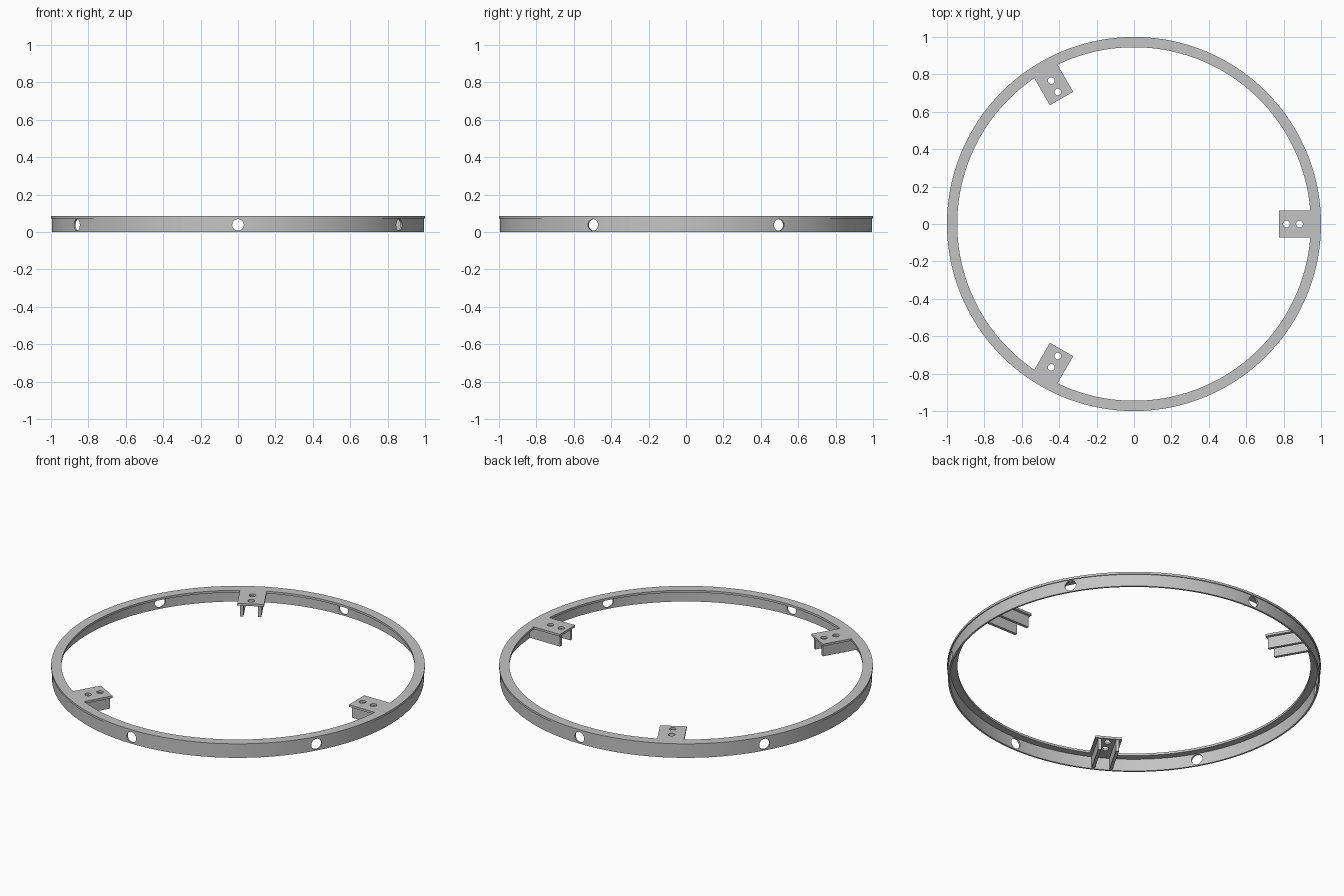
import bpy, bmesh, math
from mathutils import Matrix

cube = bpy.data.objects.get("Cube")
if cube:
    bpy.data.objects.remove(cube, do_unlink=True)

TOP, UNDER = 0.085, 0.072        # upper and lower face of flange and plates
R_IN, R_WALL, WALL = 0.945, 0.995, 0.01
SEGS = 192

gray = bpy.data.materials.new("plain_gray")
gray.use_nodes = True
gray.diffuse_color = (0.55, 0.55, 0.55, 1)
gray.node_tree.nodes["Principled BSDF"].inputs["Base Color"].default_value = (0.55, 0.55, 0.55, 1)


def make(name, bm):
    bmesh.ops.recalc_face_normals(bm, faces=bm.faces)
    mesh = bpy.data.meshes.new(name)
    bm.to_mesh(mesh)
    bm.free()
    mesh.materials.append(gray)
    obj = bpy.data.objects.new(name, mesh)
    bpy.context.collection.objects.link(obj)
    return obj


def select(obj):
    bpy.ops.object.select_all(action='DESELECT')
    obj.select_set(True)
    bpy.context.view_layer.objects.active = obj


def cut(obj, cutter_bm):
    cutter = make("hole_cutter", cutter_bm)
    cutter.hide_render = True
    mod = obj.modifiers.new("holes", 'BOOLEAN')
    mod.operation = 'DIFFERENCE'
    mod.solver = 'EXACT'
    mod.object = cutter
    select(obj)
    bpy.ops.object.modifier_apply(modifier=mod.name)
    bpy.data.objects.remove(cutter, do_unlink=True)


def smooth(obj):
    select(obj)
    bpy.ops.object.shade_smooth_by_angle(angle=math.radians(30))


def cylinder(bm, radius, depth, matrix):
    bmesh.ops.create_cone(bm, cap_ends=True, segments=32, radius1=radius,
                          radius2=radius, depth=depth, matrix=matrix)


# Ring: flange on top of a thin wall, lathed from one section
section = [(R_IN, UNDER), (R_IN, TOP), (1, TOP), (1, UNDER), (R_WALL, UNDER),
           (R_WALL, 0), (R_WALL - WALL, 0), (R_WALL - WALL, UNDER)]
bm = bmesh.new()
loops = []
for i in range(SEGS):
    a = math.tau * i / SEGS
    loops.append([bm.verts.new((r * math.cos(a), r * math.sin(a), z)) for r, z in section])
for i, loop in enumerate(loops):
    after = loops[(i + 1) % SEGS]
    for j in range(len(section)):
        k = (j + 1) % len(section)
        bm.faces.new((loop[j], after[j], after[k], loop[k]))
ring = make("flanged_ring", bm)

# Six round holes through the wall
holes = bmesh.new()
for i in range(6):
    turn = Matrix.Rotation(math.radians(30 + 60 * i), 4, 'Z')
    cylinder(holes, 0.031, 0.06, turn @ Matrix.Translation((0.99, 0, 0.038))
             @ Matrix.Rotation(math.pi / 2, 4, 'Y'))
cut(ring, holes)
smooth(ring)


def bracket(number, angle):
    turn = Matrix.Rotation(angle, 4, 'Z')
    half = 0.072
    # Plate whose outer edge follows the flange
    bm = bmesh.new()
    spread = math.asin(half / R_IN)
    outline = [(0.775, half), (0.775, -half)]
    for i in range(9):
        a = spread * (i / 4 - 1)
        outline.append((R_IN * math.cos(a), R_IN * math.sin(a)))
    base = bm.faces.new([bm.verts.new((x, y, UNDER)) for x, y in outline])
    top = bmesh.ops.extrude_face_region(bm, geom=[base])
    bmesh.ops.translate(bm, vec=(0, 0, TOP - UNDER),
                        verts=[v for v in top["geom"] if isinstance(v, bmesh.types.BMVert)])
    plate = make(f"bracket_plate_{number}", bm)
    holes = bmesh.new()
    for x in (0.815, 0.885):
        cylinder(holes, 0.018, 0.06, Matrix.Translation((x, 0, TOP)))
    cut(plate, holes)
    smooth(plate)
    plate.matrix_world = turn

    # Two legs below the plate, running out to the wall
    bm = bmesh.new()
    for side in (-1, 1):
        place = Matrix.Translation((0.885, side * 0.048, (UNDER + 0.005) / 2))
        bmesh.ops.create_cube(bm, size=1, matrix=place
                              @ Matrix.Diagonal((0.204, 0.017, UNDER - 0.005, 1)))
    legs = make(f"bracket_legs_{number}", bm)
    legs.matrix_world = turn


for n in range(3):
    bracket(n + 1, math.tau * n / 3)
